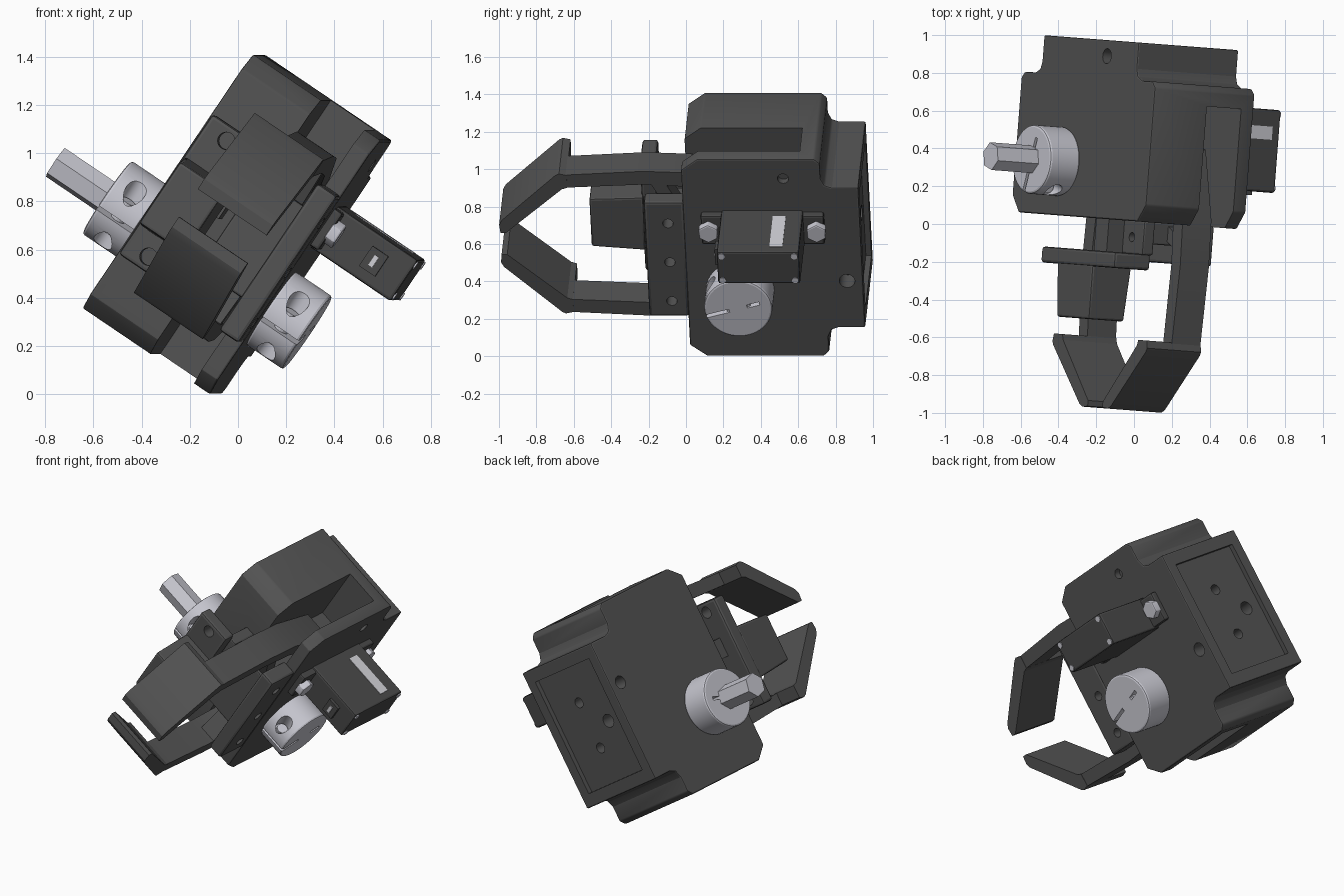
import bpy, bmesh, math
from mathutils import Matrix, Vector

if "Cube" in bpy.data.objects:
    bpy.data.objects.remove(bpy.data.objects["Cube"])

# Local axes: x = thickness, y = depth (front is -y), z = height; tilted into place at the end
PLACE = (Matrix.Rotation(math.radians(-4.4), 4, 'Z') @ Matrix.Translation((-0.035, 0, 0.705))
         @ Matrix.Rotation(math.radians(34), 4, 'Y'))
parts = []

def material(name, r, g, b):
    m = bpy.data.materials.new(name)
    m.diffuse_color = (r, g, b, 1)
    m.use_nodes = True
    m.node_tree.nodes["Principled BSDF"].inputs["Base Color"].default_value = m.diffuse_color
    return m

BODY = material("charcoal_plastic", 0.085, 0.085, 0.085)
SERVO = material("dark_servo_plastic", 0.065, 0.065, 0.065)
METAL = material("light_metal", 0.58, 0.58, 0.64)
LABEL = material("pale_label", 0.62, 0.62, 0.66)

def finish(name, bm, mat, bevel=0, segs=2):
    bmesh.ops.recalc_face_normals(bm, faces=bm.faces)
    if bevel:
        sharp = [e for e in bm.edges if e.calc_face_angle(0) > 0.6]
        bmesh.ops.bevel(bm, geom=sharp, offset=bevel, segments=segs, profile=0.5,
                        affect='EDGES', clamp_overlap=True)
    me = bpy.data.meshes.new(name)
    bm.to_mesh(me)
    bm.free()
    ob = bpy.data.objects.new(name, me)
    bpy.context.collection.objects.link(ob)
    if mat:
        me.materials.append(mat)
        parts.append(ob)
    return ob

def prism(name, pts, x0, x1, mat, bevel=0):
    """Extrude a (y, z) profile along local x."""
    bm = bmesh.new()
    f = bm.faces.new([bm.verts.new((x0, y, z)) for y, z in pts])
    ext = bmesh.ops.extrude_face_region(bm, geom=[f])['geom']
    bmesh.ops.translate(bm, vec=(x1 - x0, 0, 0),
                        verts=[g for g in ext if isinstance(g, bmesh.types.BMVert)])
    return finish(name, bm, mat, bevel)

def box(name, x, y, z, mat=None, bevel=0, taper=1):
    bm = bmesh.new()
    bmesh.ops.create_cube(bm, size=1)
    c = Vector([(a + b) / 2 for a, b in (x, y, z)])
    s = Vector([b - a for a, b in (x, y, z)])
    for v in bm.verts:
        k = taper if v.co.y < 0 else 1
        v.co = c + Vector((v.co.x * s.x * k, v.co.y * s.y, v.co.z * s.z * k))
    return finish(name, bm, mat, bevel)

def cyl(name, start, axis, length, r, mat=None, n=32, bevel=0):
    d = Vector({'x': (1, 0, 0), 'y': (0, 1, 0), 'z': (0, 0, 1)}[axis])
    rot = d.to_track_quat('Z', 'Y').to_matrix().to_4x4()
    bm = bmesh.new()
    bmesh.ops.create_cone(bm, cap_ends=True, segments=n, radius1=r, radius2=r, depth=length,
                          matrix=Matrix.Translation(Vector(start) + d * length / 2) @ rot)
    if bevel:
        rim = [e for e in bm.edges if e.calc_face_angle(0) > 1]
        bmesh.ops.bevel(bm, geom=rim, offset=bevel, segments=2, profile=0.5, affect='EDGES')
    return finish(name, bm, mat)

def cut(ob, *cutters):
    for c in cutters:
        c.hide_render = True
        m = ob.modifiers.new("cut", 'BOOLEAN')
        m.operation, m.solver, m.object = 'DIFFERENCE', 'EXACT', c
        bpy.context.view_layer.objects.active = ob
        bpy.ops.object.modifier_apply(modifier=m.name)
        bpy.data.objects.remove(c)

# Main housing: stepped profile with chamfered front and narrower back
half = [(0.015, 0.565), (0.105, 0.635), (0.73, 0.635), (0.76, 0.605), (0.76, 0.51),
        (0.78, 0.465), (0.82, 0.45), (0.96, 0.45)]
housing = prism("housing", half + [(y, -z) for y, z in reversed(half)], -0.32, 0.32, BODY, 0.008)
# Finger slots, back recess and holes
cut(housing,
    box("slot_top", (0.02, 0.24), (-0.1, 0.65), (0.25, 0.8)),
    box("slot_bottom", (0.02, 0.24), (-0.1, 0.65), (-0.8, -0.25)),
    box("recess", (-0.25, 0.25), (0.93, 1.1), (-0.37, 0.37)),
    cyl("hole", (-0.5, 0.875, 0.16), 'x', 0.35, 0.04),
    cyl("hole", (0.2, 0.875, -0.15), 'x', 0.3, 0.042),
    cyl("hole", (0.28, 0.56, 0.51), 'x', 0.2, 0.03),
    cyl("hole", (0.02, 0.8, 0.15), 'y', 0.3, 0.032),
    cyl("hole", (0.02, 0.8, -0.15), 'y', 0.3, 0.032),
    cyl("hole", (-0.14, 0.8, -0.02), 'y', 0.3, 0.042))

# Front side plate with three holes, and an inner plate
plate = box("side_plate", (0.22, 0.319), (-0.195, 0.02), (-0.38, 0.355), BODY, 0.015)
cut(plate, *[cyl("hole", (0.1, -0.07, z), 'x', 0.4, 0.028) for z in (0.22, -0.03, -0.28)])
inner = box("inner_plate", (-0.10, -0.03), (-0.16, 0.02), (0.1, 0.31), BODY, 0.01)
cut(inner, cyl("hole", (-0.3, -0.07, 0.2), 'x', 0.5, 0.025))
box("mechanism_block", (0.0, 0.23), (-0.10, 0.02), (-0.22, 0.24), BODY, 0.01)

# Two mirrored fingers: arm, pivot link and broad bent tip
arm = [(-0.64, 0.46), (-0.2, 0.485), (0.05, 0.475), (0.42, 0.37), (0.45, 0.28), (0.36, 0.27),
       (0.05, 0.385), (-0.2, 0.40), (-0.62, 0.38)]
tip = [(-0.61, 0.46), (-0.65, 0.47), (-0.67, 0.46), (-0.97, 0.17), (-0.985, 0.14), (-0.98, 0.09),
       (-0.95, 0.09), (-0.64, 0.37), (-0.61, 0.38)]
link = [(-0.16, 0.40), (-0.08, 0.40), (0.02, 0.2), (-0.06, 0.2)]
for side in ("upper", "lower"):
    flip = (lambda p: p) if side == "upper" else (lambda p: [(y, 0.04 - z) for y, z in p])
    prism(side + "_finger_arm", flip(arm), 0.03, 0.213, BODY)
    prism(side + "_finger_tip", flip(tip), -0.13, 0.215, BODY)
    prism(side + "_link", flip(link), 0.10, 0.21, BODY)

# Sensor bracket with two ears and a tapered sensor box
bracket = prism("sensor_bracket", [(-0.24, -0.35), (-0.155, -0.35), (-0.155, 0.35), (-0.24, 0.35)],
                -0.30, -0.07, BODY, 0.015)
cut(bracket, *[cyl("hole", (-0.19, -0.3, z), 'y', 0.2, 0.036) for z in (-0.29, 0.29)])
box("bracket_post", (-0.2, -0.04), (-0.17, 0.02), (0.0, 0.12), BODY)
box("sensor_box", (-0.295, -0.045), (-0.52, -0.23), (-0.20, 0.14), BODY, 0.012, taper=0.9)

# Servo: case, mounting flange, screws, label and port
box("servo_case", (0.31, 0.72), (0.22, 0.66), (0.10, 0.305), SERVO, 0.012)
box("servo_flange", (0.31, 0.36), (0.11, 0.77), (0.11, 0.295), SERVO, 0.012)
for y in (0.15, 0.73):
    cyl("flange_screw", (0.35, y, 0.205), 'x', 0.05, 0.058, METAL, 6, 0.008)
for y in (0.245, 0.635):
    for z in (0.125, 0.28):
        cyl("case_screw", (0.705, y, z), 'x', 0.02, 0.018, METAL, 16)
box("servo_label", (0.38, 0.67), (0.50, 0.57), (0.30, 0.309), LABEL)
box("port_frame", (0.53, 0.61), (0.20, 0.23), (0.15, 0.25), SERVO)
box("port_contact", (0.56, 0.58), (0.194, 0.21), (0.175, 0.225), LABEL)

# Drive shaft through two split clamp collars, turned a little about the shaft
AY, AZ = 0.30, -0.205
TURN = (Matrix.Translation((0, AY, AZ)) @ Matrix.Rotation(math.radians(16), 4, 'X')
        @ Matrix.Translation((0, -AY, -AZ)))
shaft = cyl("drive_shaft", (-0.765, AY, AZ), 'x', 1.255, 0.075, METAL, 6)
shaft.data.transform(TURN)
for name, x0 in (("left_collar", -0.505), ("right_collar", 0.315)):
    collar = cyl(name, (x0, AY, AZ), 'x', 0.188, 0.183, METAL, 48, 0.012)
    mid = x0 + 0.095
    cut(collar,
        box("slit", (x0 - 0.1, x0 + 0.3), (AY - 0.3, AY - 0.05), (AZ - 0.01, AZ + 0.01)),
        box("notch", (x0 - 0.1, x0 + 0.3), (AY + 0.05, AY + 0.12), (AZ - 0.01, AZ + 0.01)),
        cyl("screw_seat", (mid, AY - 0.125, AZ + 0.06), 'z', 0.3, 0.043, None, 24),
        cyl("screw_seat", (mid, AY - 0.125, AZ - 0.36), 'z', 0.3, 0.043, None, 24))
    screw = cyl(name + "_screw", (mid, AY - 0.125, AZ - 0.08), 'z', 0.16, 0.032, METAL, 16)
    for ob in (collar, screw):
        ob.data.transform(TURN)

# Tilt everything into place and smooth the round parts
bpy.ops.object.select_all(action='DESELECT')
for ob in parts:
    ob.data.transform(PLACE)
    ob.select_set(True)
bpy.context.view_layer.objects.active = parts[0]
bpy.ops.object.shade_smooth_by_angle(angle=math.radians(20))
